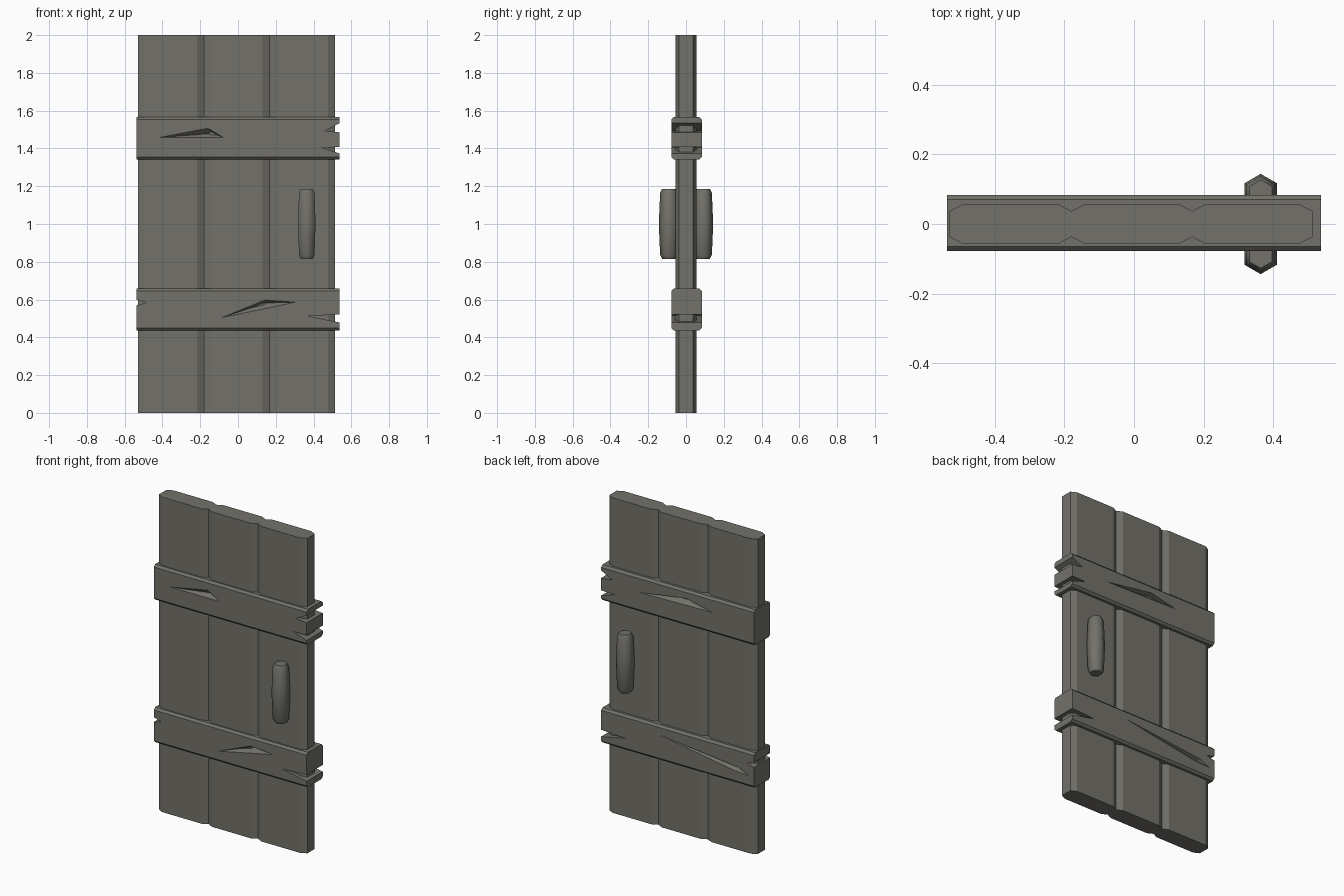
import bpy, bmesh, math

if "Cube" in bpy.data.objects:
    bpy.data.objects.remove(bpy.data.objects["Cube"])

# Dark weathered wood
wood = bpy.data.materials.new("dark_wood")
wood.diffuse_color = (0.17, 0.165, 0.143, 1)
wood.use_nodes = True
wood.node_tree.nodes["Principled BSDF"].inputs["Base Color"].default_value = wood.diffuse_color


def new_object(name, bm):
    bmesh.ops.recalc_face_normals(bm, faces=bm.faces)
    mesh = bpy.data.meshes.new(name)
    bm.to_mesh(mesh)
    bm.free()
    mesh.materials.append(wood)
    ob = bpy.data.objects.new(name, mesh)
    bpy.context.collection.objects.link(ob)
    return ob


def loft(name, rings):
    """Closed solid through rings with equal point counts."""
    bm = bmesh.new()
    vs = [[bm.verts.new(p) for p in ring] for ring in rings]
    n = len(vs[0])
    for a, b in zip(vs, vs[1:]):
        for i in range(n):
            j = (i + 1) % n
            bm.faces.new((a[i], a[j], b[j], b[i]))
    bm.faces.new(vs[0][::-1])
    bm.faces.new(vs[-1])
    return new_object(name, bm)


def notch(points):
    """Split running right through the strap, from (x, z) points."""
    return loft("notch_cutter", [[(x, y, z) for x, z in points] for y in (-0.2, 0.2)])


def crack(side, outline, deep):
    """Shallow gouge: outline on the strap face narrowing to one deep point."""
    bm = bmesh.new()
    for x, z in outline:
        bm.verts.new((x, 0.003 + side * 0.0815, z))
    bm.verts.new((deep[0], side * 0.045, deep[1]))
    bmesh.ops.convex_hull(bm, input=bm.verts)
    return new_object("crack_cutter", bm)


def cut(ob, cutters):
    bpy.context.view_layer.objects.active = ob
    for c in cutters:
        mod = ob.modifiers.new("cut", 'BOOLEAN')
        mod.operation = 'DIFFERENCE'
        mod.solver = 'EXACT'
        mod.object = c
        bpy.ops.object.modifier_apply(modifier=mod.name)
        bpy.data.objects.remove(c)


# Three upright planks with chamfered long edges
edges = [-0.53, -0.18, 0.167, 0.513]
T, C, D = 0.056, 0.036, 0.019
for i, (a, b) in enumerate(zip(edges, edges[1:])):
    prof = [(a, -T + D), (a + C, -T), (b - C, -T), (b, -T + D),
            (b, T - D), (b - C, T), (a + C, T), (a, T - D)]
    loft(f"plank_{i + 1}", [[(x, y, z) for x, y in prof] for z in (0, 2)])


# Horizontal straps wrapping the planks
def strap(name, z0, z1):
    f, k, c = -0.078, 0.084, 0.013
    prof = [(f, z0 + c), (f + c, z0), (k - c, z0), (k, z0 + c),
            (k, z1 - c), (k - c, z1), (f + c, z1), (f, z1 - c)]
    return loft(name, [[(x, p, q) for p, q in prof] for x in (-0.537, 0.537)])


upper = strap("upper_strap", 1.342, 1.566)
cut(upper, [
    notch([(0.46, 1.493), (0.54, 1.535), (0.54, 1.485)]),
    notch([(0.44, 1.405), (0.54, 1.407), (0.54, 1.373)]),
    crack(-1, [(-0.425, 1.457), (-0.16, 1.507), (-0.075, 1.457)], (-0.13, 1.48)),
    crack(1, [(0.275, 1.465), (-0.06, 1.515), (-0.245, 1.475)], (-0.08, 1.505)),
])

lower = strap("lower_strap", 0.437, 0.658)
cut(lower, [
    notch([(0.37, 0.512), (0.54, 0.522), (0.54, 0.478)]),
    notch([(-0.485, 0.584), (-0.54, 0.60), (-0.54, 0.568)]),
    crack(-1, [(-0.09, 0.503), (0.143, 0.598), (0.305, 0.586), (0.13, 0.556)], (0.15, 0.582)),
    crack(1, [(0.13, 0.60), (-0.43, 0.54), (-0.50, 0.508), (-0.40, 0.513)], (-0.42, 0.528)),
])

# Hexagonal handles, front and back, tapering toward both ends
for side, name in ((-1, "front_handle"), (1, "back_handle")):
    rings = []
    for z, r in ((0.816, 0.037), (0.836, 0.047), (1.0, 0.054), (1.166, 0.047), (1.186, 0.037)):
        rings.append([(0.364 + r * math.sin(k * math.pi / 3),
                       side * 0.09 + r * math.cos(k * math.pi / 3), z) for k in range(6)])
    ob = loft(name, rings)
    bpy.ops.object.select_all(action='DESELECT')
    ob.select_set(True)
    bpy.context.view_layer.objects.active = ob
    bpy.ops.object.shade_smooth_by_angle(angle=math.radians(62))
